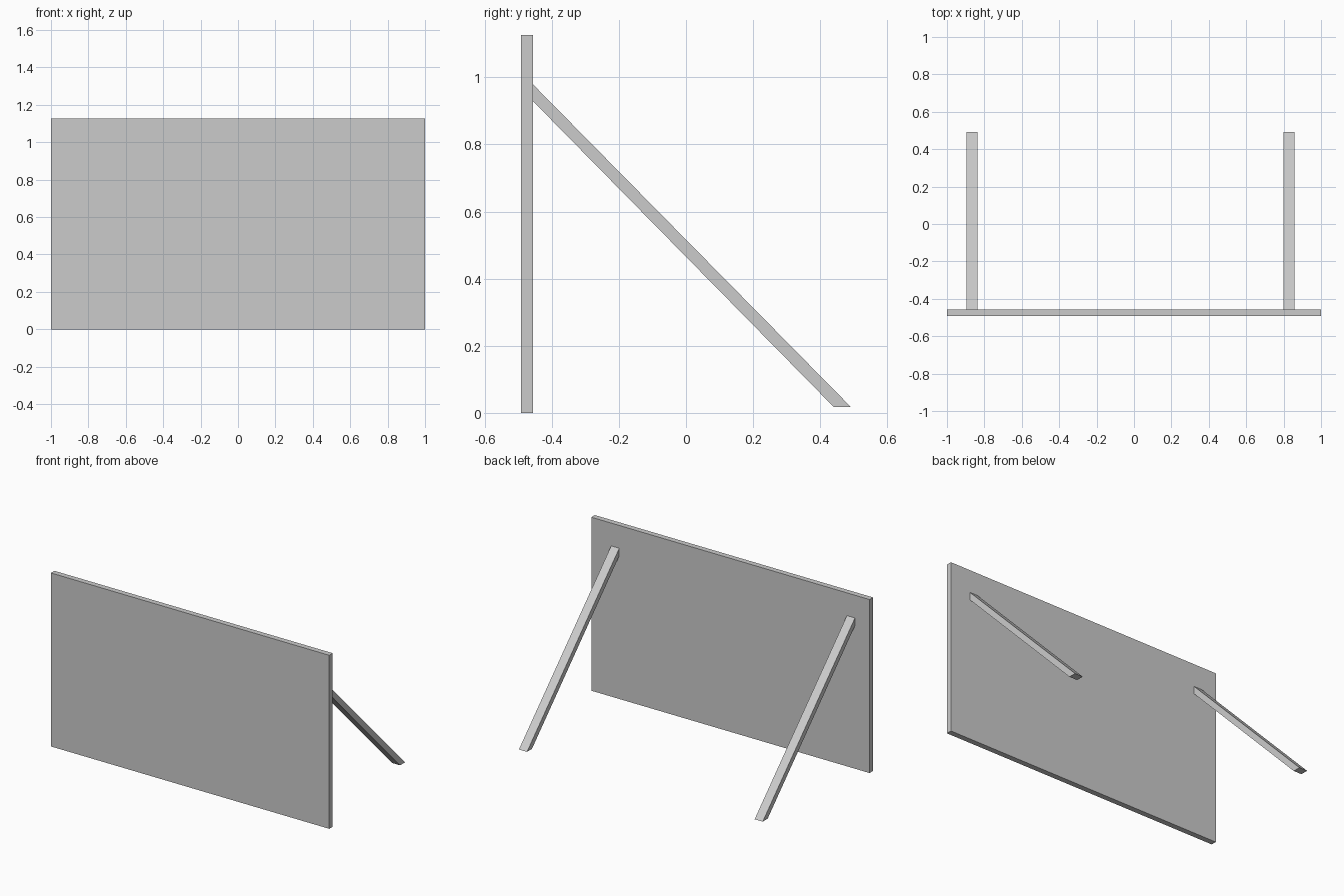
import bpy
import bmesh

if "Cube" in bpy.data.objects:
    bpy.data.objects.remove(bpy.data.objects["Cube"])


def extrude_profile(name, profile, x0, x1):
    """Solid from a closed (y, z) profile swept along x."""
    bm = bmesh.new()
    face = bm.faces.new([bm.verts.new((x0, y, z)) for y, z in profile])
    ext = bmesh.ops.extrude_face_region(bm, geom=[face])
    verts = [g for g in ext["geom"] if isinstance(g, bmesh.types.BMVert)]
    bmesh.ops.translate(bm, verts=verts, vec=(x1 - x0, 0, 0))
    bmesh.ops.recalc_face_normals(bm, faces=bm.faces)
    mesh = bpy.data.meshes.new(name)
    bm.to_mesh(mesh)
    bm.free()
    obj = bpy.data.objects.new(name, mesh)
    bpy.context.collection.objects.link(obj)
    return obj


FRONT, BACK, HEIGHT = -0.492, -0.456, 1.127

# upright board
extrude_profile("board_panel",
                [(FRONT, 0), (BACK, 0), (BACK, HEIGHT), (FRONT, HEIGHT)], -1, 1)

# slanted rear braces: cut vertically at the board, horizontally at the foot
brace = [(BACK, 0.929), (0.44, 0.018), (0.491, 0.018), (BACK, 0.979)]
for name, x0 in (("left_brace", -0.895), ("right_brace", 0.799)):
    extrude_profile(name, brace, x0, x0 + 0.058)
